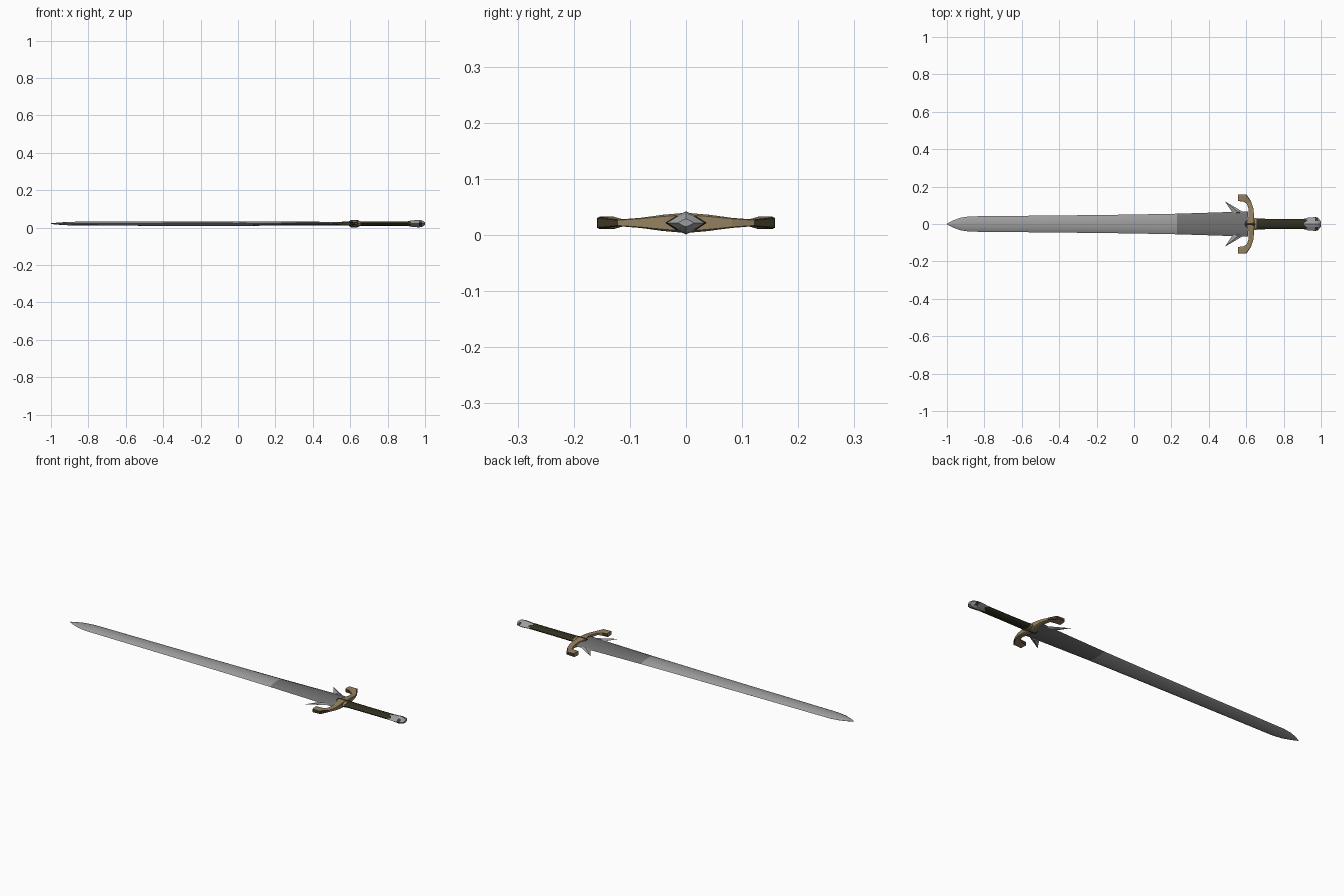
import bpy, bmesh, math
from mathutils import Vector

if "Cube" in bpy.data.objects:
    bpy.data.objects.remove(bpy.data.objects["Cube"])

ZC = 0.0215  # height of the sword's mid plane


def mat(name, rgb):
    m = bpy.data.materials.new(name)
    m.diffuse_color = (*rgb, 1)
    m.use_nodes = True
    m.node_tree.nodes["Principled BSDF"].inputs["Base Color"].default_value = m.diffuse_color
    return m


LIGHT = mat("light steel", (0.34, 0.34, 0.34))
DARK = mat("dark steel", (0.17, 0.17, 0.17))
TAN = mat("aged brass", (0.30, 0.22, 0.115))
BROWN = mat("dark bronze", (0.05, 0.04, 0.02))
LEATHER = mat("dark leather", (0.03, 0.028, 0.014))


def finish(name, bm, mats, rule=None, smooth=None):
    bmesh.ops.remove_doubles(bm, verts=bm.verts, dist=1e-5)
    bmesh.ops.recalc_face_normals(bm, faces=bm.faces)
    bm.normal_update()
    if rule:
        for f in bm.faces:
            f.material_index = rule(f.calc_center_median(), f.normal)
    me = bpy.data.meshes.new(name)
    bm.to_mesh(me)
    bm.free()
    for m in mats:
        me.materials.append(m)
    ob = bpy.data.objects.new(name, me)
    bpy.context.collection.objects.link(ob)
    if smooth:
        bpy.ops.object.select_all(action='DESELECT')
        ob.select_set(True)
        bpy.context.view_layer.objects.active = ob
        bpy.ops.object.shade_smooth_by_angle(angle=math.radians(smooth))
    return ob


def sweep(stations, profile):
    """Loft a profile (side, height) along stations (x, y, half side, half height)."""
    bm = bmesh.new()
    rings = []
    for i, (x, y, w, h) in enumerate(stations):
        a = Vector(stations[max(i - 1, 0)][:2])
        b = Vector(stations[min(i + 1, len(stations) - 1)][:2])
        t = (b - a).normalized()
        n = Vector((-t.y, t.x))
        rings.append([bm.verts.new((x + n.x * u * w, y + n.y * u * w, ZC + v * h))
                      for u, v in profile])
    k = len(profile)
    for r, s in zip(rings, rings[1:]):
        for j in range(k):
            bm.faces.new((r[j], r[(j + 1) % k], s[(j + 1) % k], s[j]))
    bm.faces.new(rings[0])
    bm.faces.new(rings[-1])
    return bm


def straight(rows):
    return [(x, 0, w, h) for x, w, h in rows]


# Blade: lens section with a central ridge and bevelled edges
edge = [(1, 0), (0.72, 0.62), (0.3, 0.92), (0, 1), (-0.3, 0.92), (-0.72, 0.62)]
blade_section = edge + [(-u, -v) for u, v in edge]
blade = sweep(straight([(-1, 0.002, 0.002), (-0.97, 0.018, 0.005), (-0.93, 0.033, 0.008),
                        (-0.88, 0.041, 0.010), (-0.37, 0.046, 0.012), (-0.04, 0.050, 0.0125),
                        (0.23, 0.055, 0.0105), (0.45, 0.062, 0.010), (0.61, 0.068, 0.010)]),
              blade_section)
finish("blade", blade, [LIGHT, DARK], lambda c, n: int(c.x > 0.23), smooth=30)

# Parrying spikes either side of the blade root
for side, label in ((1, "left"), (-1, "right")):
    bm = bmesh.new()
    tip, a, b = [bm.verts.new((x, y * side, ZC)) for x, y in
                 ((0.485, 0.122), (0.53, 0.055), (0.59, 0.06))]
    for z in (0.007, -0.007):
        m = bm.verts.new((0.556, 0.064 * side, ZC + z))
        for p, q in ((tip, a), (a, b), (b, tip)):
            bm.faces.new((p, q, m))
    finish("spike_" + label, bm, [LIGHT])

# Crossguard: curved arms ending in flared hooks turned towards the blade
half = [(0.627, 0.04, 0.015, 0.0145), (0.626, 0.08, 0.013, 0.009),
        (0.614, 0.115, 0.013, 0.006), (0.593, 0.139, 0.021, 0.010),
        (0.556, 0.141, 0.018, 0.011)]
arms = [(x, -y, w, h) for x, y, w, h in reversed(half)] + [(0.62, 0, 0.02, 0.018)] + half
box = [(1, 0.8), (0.7, 1), (-0.7, 1), (-1, 0.8), (-1, -0.8), (-0.7, -1), (0.7, -1), (1, -0.8)]
finish("crossguard", sweep(arms, box), [TAN, BROWN],
       lambda c, n: int(abs(c.y) > 0.118 and (n.x > 0.25 or abs(n.y) > 0.6)))

# Diamond boss at the middle of the guard
diamond = [(1, 0), (0.45, 0.65), (0, 1), (-0.45, 0.65), (-1, 0), (-0.45, -0.65), (0, -1), (0.45, -0.65)]
finish("guard_boss", sweep(straight([(0.594, 0.022, 0.013), (0.605, 0.034, 0.0205),
                                     (0.638, 0.034, 0.0205), (0.65, 0.026, 0.013)]), diamond), [BROWN])

# Grip: leather wrapped round bar with a brass collar
ring = [(math.cos(i * math.pi / 6), math.sin(i * math.pi / 6)) for i in range(12)]
finish("grip", sweep(straight([(0.63, 0.029, 0.012), (0.78, 0.027, 0.0115),
                               (0.93, 0.027, 0.012)]), ring), [LEATHER], smooth=40)
finish("collar", sweep(straight([(0.645, 0.031, 0.0135), (0.655, 0.031, 0.0135)]), ring), [TAN])

# Pommel: flared diamond cap, bronze at its side corners
finish("pommel", sweep(straight([(0.91, 0.028, 0.0135), (0.93, 0.034, 0.017),
                                 (0.968, 0.037, 0.0205), (0.985, 0.033, 0.017),
                                 (1.0, 0.014, 0.007)]), diamond),
       [LIGHT, BROWN], lambda c, n: int(abs(c.y) > 0.018 and c.x > 0.97))
